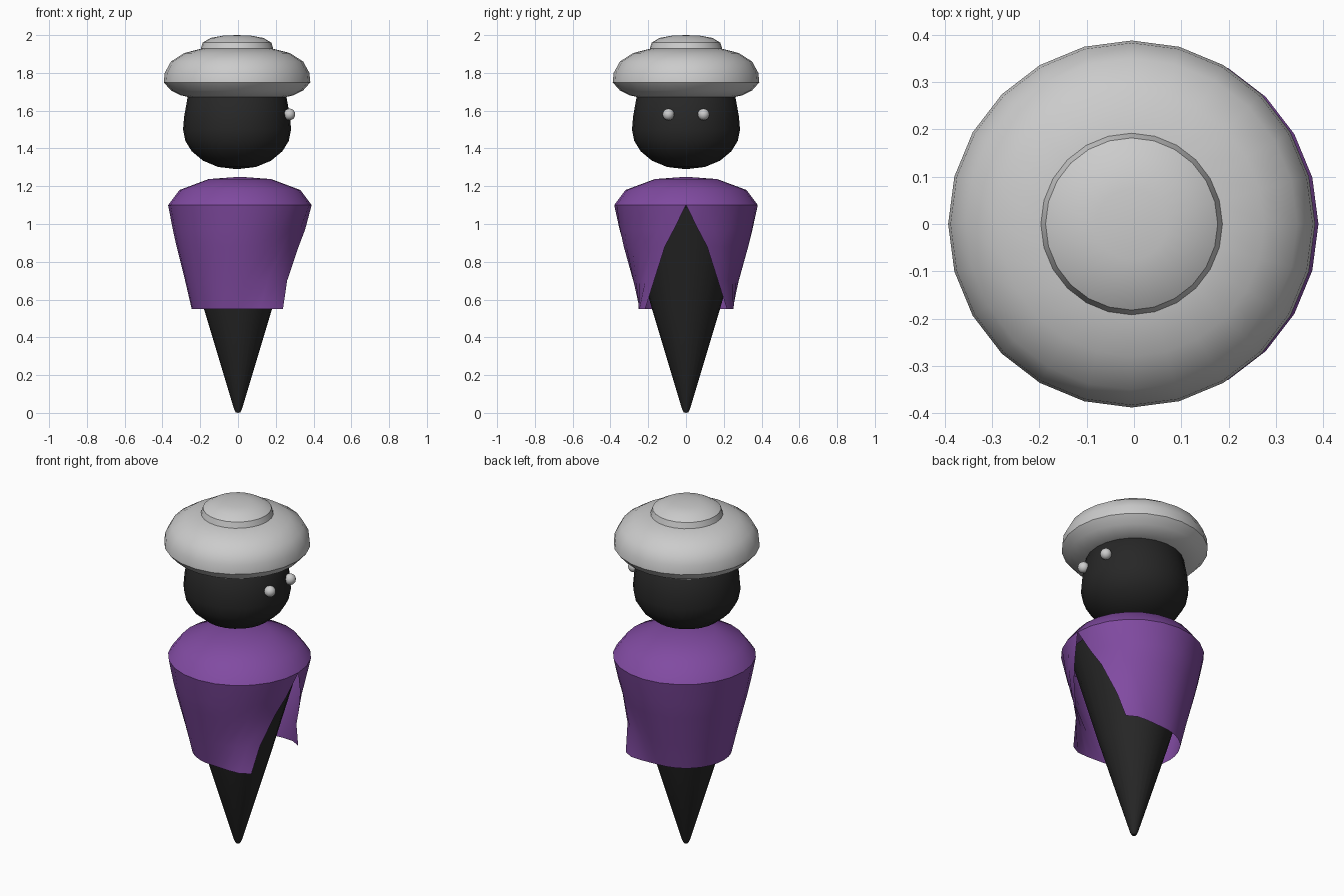
import bpy, bmesh
from math import cos, sin, pi, radians, exp

if "Cube" in bpy.data.objects:
    bpy.data.objects.remove(bpy.data.objects["Cube"])


def finish(name, bm, mat=None, angle=30):
    me = bpy.data.meshes.new(name)
    bm.to_mesh(me)
    bm.free()
    ob = bpy.data.objects.new(name, me)
    bpy.context.collection.objects.link(ob)
    if mat:
        me.materials.append(mat)
    bpy.ops.object.select_all(action='DESELECT')
    ob.select_set(True)
    bpy.context.view_layer.objects.active = ob
    bpy.ops.object.shade_smooth_by_angle(angle=radians(angle))
    return ob


def lathe(name, profile, mat=None, cx=0.0, sides=24, angle=30):
    """Spin (radius, z) points about a vertical axis; radius 0 makes a pole."""
    bm = bmesh.new()
    rings = []
    for r, z in profile:
        n = sides if r > 0 else 1
        rings.append([bm.verts.new((cx + r * cos(2 * pi * i / sides),
                                    r * sin(2 * pi * i / sides), z)) for i in range(n)])
    for a, b in zip(rings, rings[1:]):
        for i in range(sides):
            j = (i + 1) % sides
            if len(a) == 1:
                bm.faces.new((a[0], b[j], b[i]))
            elif len(b) == 1:
                bm.faces.new((a[i], a[j], b[0]))
            else:
                bm.faces.new((a[i], a[j], b[j], b[i]))
    bmesh.ops.recalc_face_normals(bm, faces=bm.faces)
    return finish(name, bm, mat, angle)


def material(name, colour):
    m = bpy.data.materials.new(name)
    m.diffuse_color = colour
    m.use_nodes = True
    m.node_tree.nodes["Principled BSDF"].inputs["Base Color"].default_value = m.diffuse_color
    return m


black = material("black", (0.02, 0.02, 0.02, 1))
purple = material("purple", (0.22, 0.07, 0.36, 1))

# Tapered body
lathe("body", [(0, 0), (0.012, 0.003), (0.021, 0.02), (0.18, 0.55),
               (0.335, 1.09), (0, 1.1)], black)

# Head, tucked up into the hat
lathe("head", [(0, 1.29), (0.10, 1.302), (0.18, 1.335), (0.24, 1.385), (0.274, 1.44),
               (0.286, 1.50), (0.28, 1.57), (0.262, 1.67), (0.2, 1.74), (0, 1.77)],
      black, cx=-0.005, angle=40)

# Hat brim and crown button
lathe("hat", [(0, 1.67), (0.25, 1.67), (0.30, 1.682), (0.35, 1.707), (0.388, 1.75),
              (0.383, 1.80), (0.35, 1.86), (0.28, 1.905), (0.19, 1.928), (0, 1.93)],
      cx=-0.005, angle=40)
lathe("hat_button", [(0, 1.925), (0.192, 1.928), (0.182, 1.96), (0.14, 1.985),
                     (0.075, 1.997), (0, 2.0)], cx=-0.005, angle=40)

# Eyes
for side, y in (("left", -0.093), ("right", 0.093)):
    bm = bmesh.new()
    bmesh.ops.create_uvsphere(bm, u_segments=16, v_segments=10, radius=0.031)
    bmesh.ops.translate(bm, verts=bm.verts, vec=(0.272, y, 1.58))
    finish("eye_" + side, bm)

# Shoulder dome of the cape
lathe("cape_shoulders", [(0.38, 1.1), (0.32, 1.18), (0.165, 1.238), (0, 1.25)],
      purple, cx=0.01, angle=40)

# Cape skirt, open along +x and flaring at the front corners
# rows: z, radius, half angle of the opening, corner flare, centre x
rows = [(1.10, 0.38, 0, 0, 0.01), (0.97, 0.353, 10.5, 0.0, 0.008),
        (0.88, 0.33, 19.5, 0.005, 0.005), (0.70, 0.28, 33, 0.03, 0.0),
        (0.55, 0.243, 42, 0.08, -0.002)]
cols = 24
bm = bmesh.new()
grid = []
for z, r, half, flare, cx in rows:
    ring = []
    for i in range(cols + 1):
        away = min(i, cols - i) / cols * (360 - 2 * half)
        t = radians(half + i / cols * (360 - 2 * half))
        rad = r + flare * exp(-(away / 25) ** 2)
        ring.append(bm.verts.new((cx + rad * cos(t), rad * sin(t), z)))
    grid.append(ring)
for a, b in zip(grid, grid[1:]):
    for i in range(cols):
        bm.faces.new((b[i], b[i + 1], a[i + 1], a[i]))
bmesh.ops.remove_doubles(bm, verts=grid[0], dist=0.0005)
finish("cape_skirt", bm, purple, 40)
